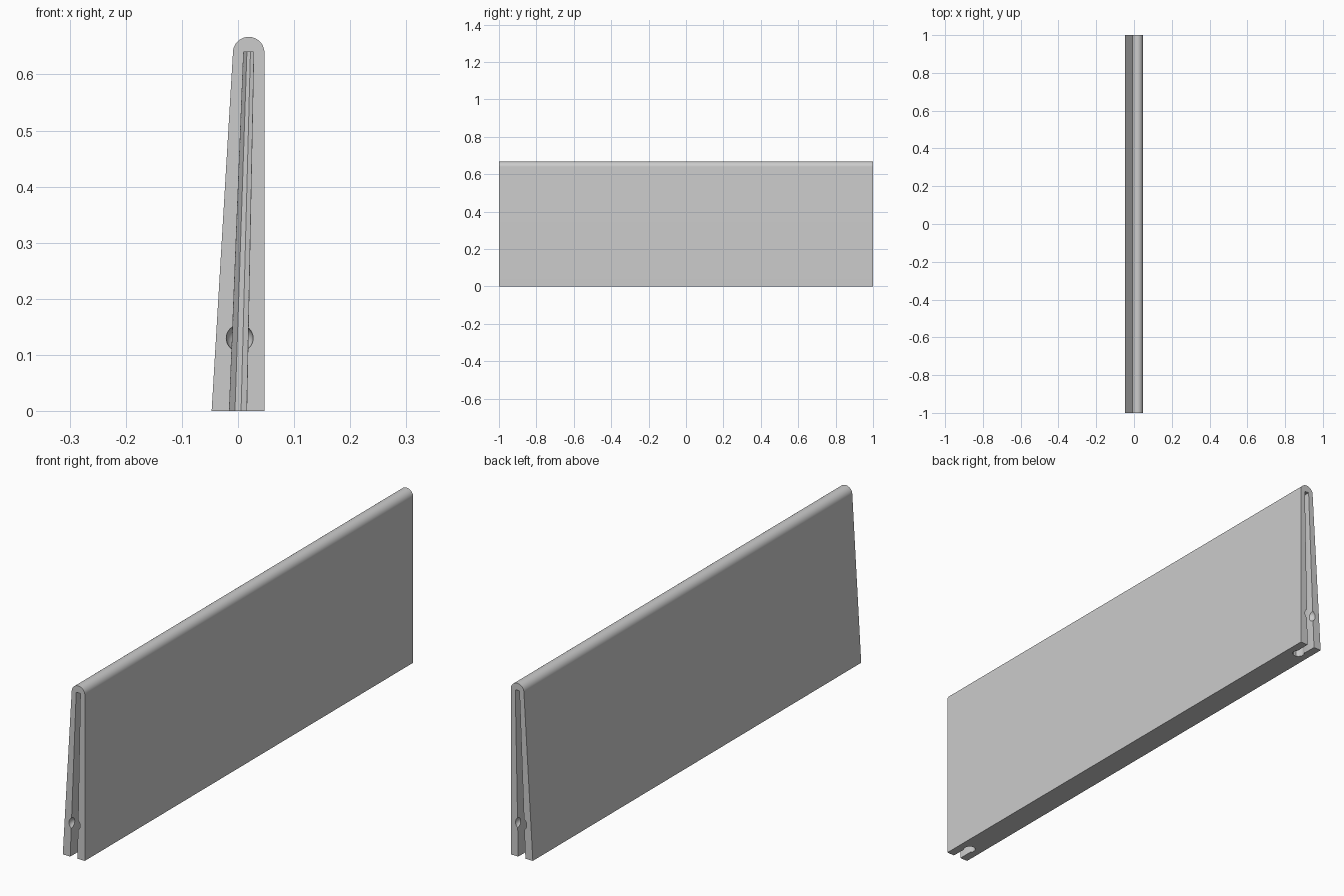
import bpy, bmesh, math

if "Cube" in bpy.data.objects:
    bpy.data.objects.remove(bpy.data.objects["Cube"])

grey = bpy.data.materials.new("plain grey")
grey.use_nodes = True
colour = (0.6, 0.6, 0.6, 1)
grey.diffuse_color = colour
grey.node_tree.nodes["Principled BSDF"].inputs["Base Color"].default_value = colour

TOP = 0.64      # height where the rounded ridge begins
LEAN = 0.019    # sideways shift of the centre line at that height
CAP = 0.028     # ridge radius


def make(name, bm):
    bmesh.ops.recalc_face_normals(bm, faces=bm.faces)
    mesh = bpy.data.meshes.new(name)
    bm.to_mesh(mesh)
    bm.free()
    ob = bpy.data.objects.new(name, mesh)
    bpy.context.collection.objects.link(ob)
    mesh.materials.append(grey)
    return ob


def loft(name, lower, upper):
    bm = bmesh.new()
    a = [bm.verts.new(p) for p in lower]
    b = [bm.verts.new(p) for p in upper]
    bm.faces.new(a)
    bm.faces.new(b)
    for i in range(len(a)):
        j = (i + 1) % len(a)
        bm.faces.new((a[i], a[j], b[j], b[i]))
    return make(name, bm)


# wedge body with a rounded ridge
profile = [(-0.047, 0), (0.047, 0)]
for i in range(25):
    t = math.pi * i / 24
    profile.append((LEAN + CAP * math.cos(t), TOP - 0.001 + CAP * math.sin(t)))
body = loft("wedge_body", [(x, -1, z) for x, z in profile],
            [(x, 1, z) for x, z in profile])


def cut(cutter):
    cutter.hide_render = True
    cutter.hide_viewport = True
    mod = body.modifiers.new(cutter.name, "BOOLEAN")
    mod.operation = "DIFFERENCE"
    mod.solver = "EXACT"
    mod.object = cutter


def slot_ring(z, side):
    # keyhole outline: straight mouth leading to a faceted round pocket
    scale = 1 - 0.42 * z / TOP
    half, radius, depth = 0.0155, 0.021, 0.07
    outline = [(half, -0.02), (-half, -0.02)]
    for i in range(10):
        t = math.radians(225 - 30 * i) if i else math.radians(222)
        t = math.radians(225 - 30 * i)
        outline.append((radius * math.cos(t), depth + radius * math.sin(t)))
    return [(LEAN * z / TOP + x * scale, side * (1 - y), z) for x, y in outline]


for side, word in ((-1, "front"), (1, "back")):
    # tapering slot that opens at the end and underneath
    cut(loft(word + "_slot_cutter", slot_ring(-0.02, side), slot_ring(TOP, side)))
    # round dimple across the slot
    bm = bmesh.new()
    bmesh.ops.create_uvsphere(bm, u_segments=32, v_segments=16, radius=0.024)
    bmesh.ops.translate(bm, verts=bm.verts, vec=(0.003, side, 0.13))
    cut(make(word + "_dimple_cutter", bm))

# apply the cuts, then smooth the ridge
bpy.context.view_layer.update()
graph = bpy.context.evaluated_depsgraph_get()
final = bpy.data.meshes.new_from_object(body.evaluated_get(graph))
body.modifiers.clear()
body.data = final
for ob in list(bpy.data.objects):
    if ob.name.endswith("_cutter"):
        bpy.data.objects.remove(ob)
bpy.context.view_layer.objects.active = body
body.select_set(True)
bpy.ops.object.shade_smooth_by_angle(angle=math.radians(25))
